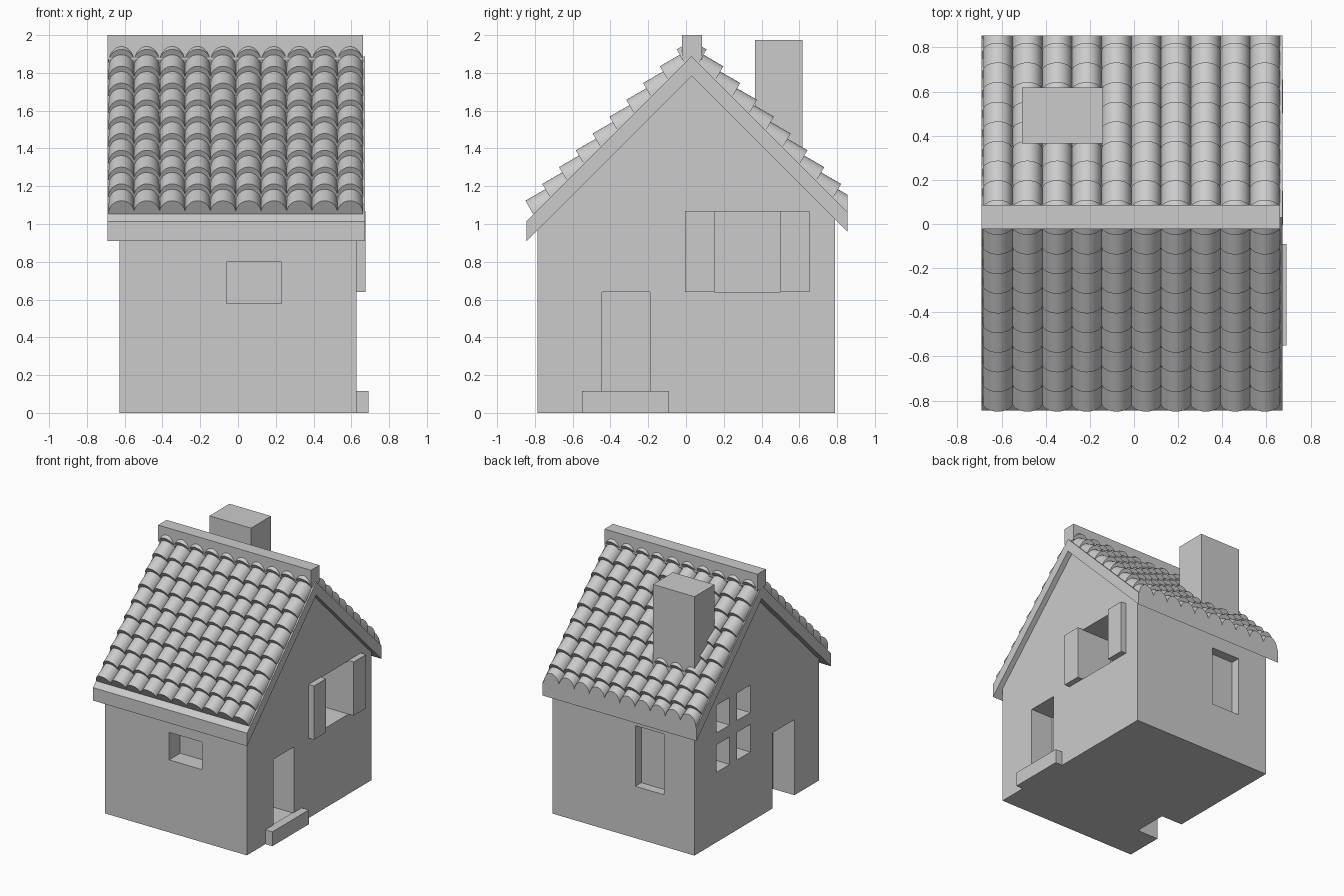
import bpy, bmesh, math
from mathutils import Vector

if "Cube" in bpy.data.objects:
    bpy.data.objects.remove(bpy.data.objects["Cube"], do_unlink=True)

grey = bpy.data.materials.new("plain_grey")
grey.use_nodes = True
colour = (0.6, 0.6, 0.6, 1)
grey.diffuse_color = colour
grey.node_tree.nodes["Principled BSDF"].inputs["Base Color"].default_value = colour

RIDGE_Y = 0.03
WALL_X, FRONT_Y, BACK_Y = 0.628, -0.785, 0.79


def finish(name, bm):
    bmesh.ops.recalc_face_normals(bm, faces=bm.faces[:])
    mesh = bpy.data.meshes.new(name)
    bm.to_mesh(mesh)
    bm.free()
    mesh.materials.append(grey)
    obj = bpy.data.objects.new(name, mesh)
    bpy.context.collection.objects.link(obj)
    return obj


def add_box(bm, xs, ys, zs):
    verts = bmesh.ops.create_cube(bm, size=1)["verts"]
    for v in verts:
        v.co = [lo + (c + 0.5) * (hi - lo) for c, (lo, hi) in zip(v.co, (xs, ys, zs))]


def box(name, xs, ys, zs):
    bm = bmesh.new()
    add_box(bm, xs, ys, zs)
    return finish(name, bm)


def extrude_x(name, profile, x0, x1):
    """Solid from a y-z profile swept along x."""
    bm = bmesh.new()
    face = bm.faces.new([bm.verts.new((x0, y, z)) for y, z in profile])
    new = bmesh.ops.extrude_face_region(bm, geom=[face])["geom"]
    bmesh.ops.translate(bm, vec=(x1 - x0, 0, 0),
                        verts=[g for g in new if isinstance(g, bmesh.types.BMVert)])
    return finish(name, bm)


# Gabled house body; the tops of the walls sit inside the roof slab
def slope(y, ridge_z):
    return (y, ridge_z - abs(y - RIDGE_Y))


house = extrude_x("house_walls", [(FRONT_Y, 0), (BACK_Y, 0), slope(BACK_Y, 1.83),
                                  (RIDGE_Y, 1.83), slope(FRONT_Y, 1.83)], -WALL_X, WALL_X)

# Recesses for doors and windows
bm = bmesh.new()
OUT = 0.1
add_box(bm, (-0.06, 0.23), (FRONT_Y - OUT, FRONT_Y + 0.14), (0.58, 0.80))      # front window
add_box(bm, (-0.36, -0.105), (BACK_Y - 0.075, BACK_Y + OUT), (0.415, 0.90))    # back window
add_box(bm, (WALL_X - 0.2, WALL_X + OUT), (-0.445, -0.19), (0.11, 0.64))       # left door
add_box(bm, (WALL_X - 0.27, WALL_X + OUT), (0.15, 0.50), (0.64, 1.065))        # shuttered window
add_box(bm, (-WALL_X - OUT, -WALL_X + 0.19), (-0.475, -0.195), (-OUT, 0.605))  # right door
for y in (0.084, 0.345):                                                       # four small panes
    for z in (0.56, 0.875):
        add_box(bm, (-WALL_X - OUT, -WALL_X + 0.13), (y, y + 0.168), (z, z + 0.22))
cutter = finish("opening_cutter", bm)
cutter.hide_render = True
mod = house.modifiers.new("openings", "BOOLEAN")
mod.operation = "DIFFERENCE"
mod.solver = "EXACT"
mod.object = cutter
bpy.context.view_layer.objects.active = house
bpy.ops.object.modifier_apply(modifier=mod.name)
bpy.data.objects.remove(cutter, do_unlink=True)

# Shutters and door step
box("shutter_front", (0.62, 0.675), (-0.005, 0.15), (0.64, 1.07))
box("shutter_back", (0.62, 0.675), (0.50, 0.655), (0.64, 1.07))
box("door_step", (0.62, 0.69), (-0.55, -0.09), (0, 0.115))

# Roof slab with vertical eaves
EAVE_F, EAVE_B = -0.845, 0.855
LOW, HIGH = 1.784, 1.888
extrude_x("roof_slab", [slope(EAVE_F, LOW), (RIDGE_Y, LOW), slope(EAVE_B, LOW),
                        slope(EAVE_B, HIGH), (RIDGE_Y, HIGH), slope(EAVE_F, HIGH)],
          -0.692, 0.672)

box("ridge_beam", (-0.692, 0.662), (-0.022, 0.085), (1.87, 2.0))
box("chimney", (-0.508, -0.14), (0.365, 0.618), (1.2, 1.975))


# Half-round tiles, each pitched flatter than the roof so the rows overlap
def add_tile(bm, x, y, z, side):
    pitch = math.radians(30)
    along = Vector((0, math.cos(pitch), math.sin(pitch)))
    up = Vector((0, -math.sin(pitch), math.cos(pitch)))
    steps = 16
    rings = []
    for start in (0, 0.15):
        ring = []
        for i in range(steps + 1):
            a = math.pi * i / steps
            p = (Vector((x + 0.069 * math.cos(a), y, z))
                 + along * start + up * 0.08 * math.sin(a))
            p.y = RIDGE_Y + side * (p.y - RIDGE_Y)
            ring.append(bm.verts.new(p))
        rings.append(ring)
    lower, upper = rings
    for i in range(-1, steps):
        bm.faces.new((lower[i], lower[i + 1], upper[i + 1], upper[i]))
    bm.faces.new(lower)
    bm.faces.new(upper)


def clip(bm, y, direction):
    bmesh.ops.bisect_plane(bm, geom=bm.verts[:] + bm.edges[:] + bm.faces[:],
                           plane_co=(0, y, 0), plane_no=(0, direction, 0), clear_outer=True)
    bmesh.ops.holes_fill(bm, edges=[e for e in bm.edges if e.is_boundary], sides=0)


for name, side in (("front_tiles", 1), ("back_tiles", -1)):
    bm = bmesh.new()
    for row in range(10):
        for col in range(10):
            add_tile(bm, -0.617 + 0.1345 * col, -0.81 + 0.089 * row, 1.054 + 0.089 * row, side)
    clip(bm, RIDGE_Y, side)
    if side < 0:
        clip(bm, EAVE_B, 1)
    tiles = finish(name, bm)
    bpy.ops.object.select_all(action="DESELECT")
    tiles.select_set(True)
    bpy.context.view_layer.objects.active = tiles
    bpy.ops.object.shade_smooth_by_angle(angle=math.radians(35))
